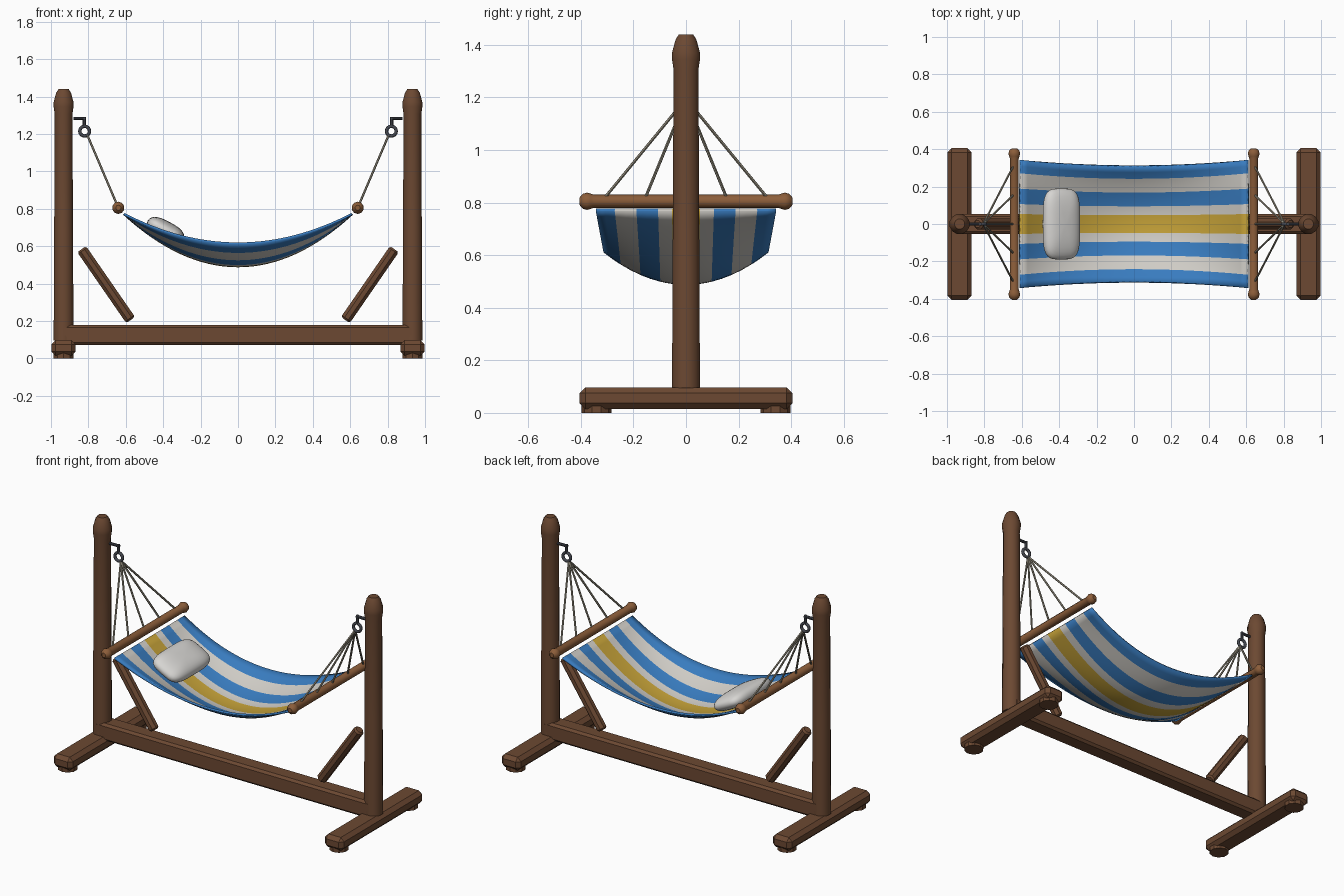
import bpy, bmesh, math
from mathutils import Vector

if "Cube" in bpy.data.objects:
    bpy.data.objects.remove(bpy.data.objects["Cube"])


def mat(name, r, g, b):
    m = bpy.data.materials.new(name)
    m.diffuse_color = (r, g, b, 1)
    m.use_nodes = True
    m.node_tree.nodes["Principled BSDF"].inputs["Base Color"].default_value = m.diffuse_color
    return m


WOOD = mat("dark_wood", 0.15, 0.066, 0.032)
LIGHT = mat("light_wood", 0.26, 0.11, 0.042)
METAL = mat("metal", 0.06, 0.065, 0.08)
ROPE = mat("rope", 0.33, 0.30, 0.23)
BLUE = mat("blue_cloth", 0.04, 0.20, 0.52)
CREAM = mat("cream_cloth", 0.62, 0.60, 0.56)
YELLOW = mat("yellow_cloth", 0.56, 0.36, 0.04)
PILLOW = mat("pillow_cloth", 0.68, 0.67, 0.65)


def finish(bm, name, mats, smooth=35):
    bmesh.ops.recalc_face_normals(bm, faces=bm.faces)
    me = bpy.data.meshes.new(name)
    bm.to_mesh(me)
    bm.free()
    ob = bpy.data.objects.new(name, me)
    bpy.context.collection.objects.link(ob)
    for m in mats:
        me.materials.append(m)
    if smooth:
        bpy.ops.object.select_all(action='DESELECT')
        ob.select_set(True)
        bpy.context.view_layer.objects.active = ob
        bpy.ops.object.shade_smooth_by_angle(angle=math.radians(smooth))
    return ob


def box(name, lo, hi, bevel, m):
    bm = bmesh.new()
    bmesh.ops.create_cube(bm, size=1)
    lo, hi = Vector(lo), Vector(hi)
    for v in bm.verts:
        v.co = (lo + hi) / 2 + v.co * (hi - lo)
    bmesh.ops.bevel(bm, geom=bm.edges[:], offset=bevel, segments=1, affect='EDGES')
    return finish(bm, name, [m], 0)


def turned(name, a, b, profile, sides, m):
    """Round part along a-b; profile = (distance from a, radius)."""
    a, b = Vector(a), Vector(b)
    q = (b - a).to_track_quat('Z', 'Y')
    bm = bmesh.new()
    rings = []
    for d, r in profile:
        rings.append([bm.verts.new(a + q @ Vector((
            r * math.cos((i + .5) * math.tau / sides),
            r * math.sin((i + .5) * math.tau / sides), d))) for i in range(sides)])
    for r0, r1 in zip(rings, rings[1:]):
        for i in range(sides):
            j = (i + 1) % sides
            bm.faces.new((r0[i], r0[j], r1[j], r1[i]))
    bm.faces.new(rings[0][::-1])
    bm.faces.new(rings[-1])
    return finish(bm, name, [m])


def rod(name, a, b, r, sides, m, cham=0.0):
    n = (Vector(b) - Vector(a)).length
    prof = [(0, r), (n, r)]
    if cham:
        prof = [(0, r - cham), (cham, r), (n - cham, r), (n, r - cham)]
    return turned(name, a, b, prof, sides, m)


# ground beam
box("ground_beam", (-0.95, -0.053, 0.072), (0.95, 0.053, 0.178), 0.014, WOOD)

for s, side in ((-1, "left"), (1, "right")):
    # stand: foot, pads, post, brace
    box(side + "_foot", (s * 0.9325 - 0.065, -0.405, 0.015), (s * 0.9325 + 0.065, 0.405, 0.097), 0.022, WOOD)
    for t, end in ((-1, "front"), (1, "back")):
        rod(f"{side}_{end}_foot_pad", (s * 0.9325, t * 0.34, 0), (s * 0.9325, t * 0.34, 0.03), 0.057, 10, WOOD)
    turned(side + "_post", (s * 0.9325, 0, 0.095), (s * 0.9325, 0, 1.44),
           [(0, 0.055), (0.6, 0.052), (1.21, 0.049), (1.25, 0.055), (1.275, 0.055),
            (1.325, 0.041), (1.345, 0.028)], 12, WOOD)
    rod(side + "_brace", (s * 0.836, 0, 0.584), (s * 0.574, 0, 0.205), 0.031, 8, WOOD, 0.01)

    # hook arm and ring
    rod(side + "_hook_arm", (s * 0.88, 0, 1.283), (s * 0.815, 0, 1.283), 0.009, 8, METAL)
    rod(side + "_hook_drop", (s * 0.822, 0, 1.291), (s * 0.822, 0, 1.24), 0.009, 8, METAL)
    bpy.ops.mesh.primitive_torus_add(location=(s * 0.82, 0, 1.215), rotation=(math.pi / 2, 0, 0),
                                     major_radius=0.026, minor_radius=0.009,
                                     major_segments=16, minor_segments=8)
    ring = bpy.context.object
    ring.name = side + "_hook_ring"
    ring.data.materials.append(METAL)
    bpy.ops.object.shade_smooth_by_angle(angle=math.radians(60))

    # suspension ropes
    for i in range(-2, 3):
        rod(f"{side}_rope_{i + 3}", (s * 0.806, 0, 1.195), (s * 0.642, i * 0.158, 0.81), 0.006, 6, ROPE)

    # spreader bar with knobbed ends
    turned(side + "_spreader_bar", (s * 0.64, -0.405, 0.805), (s * 0.64, 0.405, 0.805),
           [(0, 0.014), (0.012, 0.028), (0.028, 0.033), (0.043, 0.029), (0.054, 0.025),
            (0.756, 0.025), (0.767, 0.029), (0.782, 0.033), (0.798, 0.028), (0.81, 0.014)], 10, LIGHT)


# striped sling
def sling_point(x, w):
    t = (x / 0.61) ** 2
    half = 0.31 + 0.033 * t
    return Vector((x, w * half, 0.493 + 0.279 * t + 0.122 * (1 - t) * w * w))


half_cols = [0.155, 0.235, 0.31, 0.43, 0.55, 0.67, 0.79, 0.9, 1.0]
cols = [-c for c in reversed(half_cols)] + [0] + half_cols
NX = 32
bm = bmesh.new()
grid = [[bm.verts.new(sling_point(-0.61 + 1.22 * i / NX, w)) for w in cols] for i in range(NX + 1)]
for i in range(NX):
    for j in range(len(cols) - 1):
        f = bm.faces.new((grid[i][j], grid[i + 1][j], grid[i + 1][j + 1], grid[i][j + 1]))
        w = abs(cols[j] + cols[j + 1]) / 2
        f.material_index = 2 if w < 0.155 else 1 if w < 0.31 else 0 if w < 0.55 else 1 if w < 0.79 else 0
sling = finish(bm, "sling", [BLUE, CREAM, YELLOW], 50)
mod = sling.modifiers.new("thickness", 'SOLIDIFY')
mod.thickness = 0.012
mod.offset = 0

# pillow: puffed rounded rectangle
bm = bmesh.new()
bmesh.ops.create_uvsphere(bm, u_segments=32, v_segments=16, radius=1)


def power(v, e):
    return math.copysign(abs(v) ** e, v)


for v in bm.verts:
    r = math.hypot(v.co.x, v.co.y)
    cx, cy = (v.co.x / r, v.co.y / r) if r > 1e-6 else (0, 0)
    rr = r ** 0.7
    v.co = Vector((0.108 * rr * power(cx, 0.5), 0.19 * rr * power(cy, 0.5), 0.05 * power(v.co.z, 0.9)))
pillow = finish(bm, "pillow", [PILLOW], 70)
pillow.location = (-0.388, 0, 0.684)
pillow.rotation_euler = (0, math.radians(28), 0)
